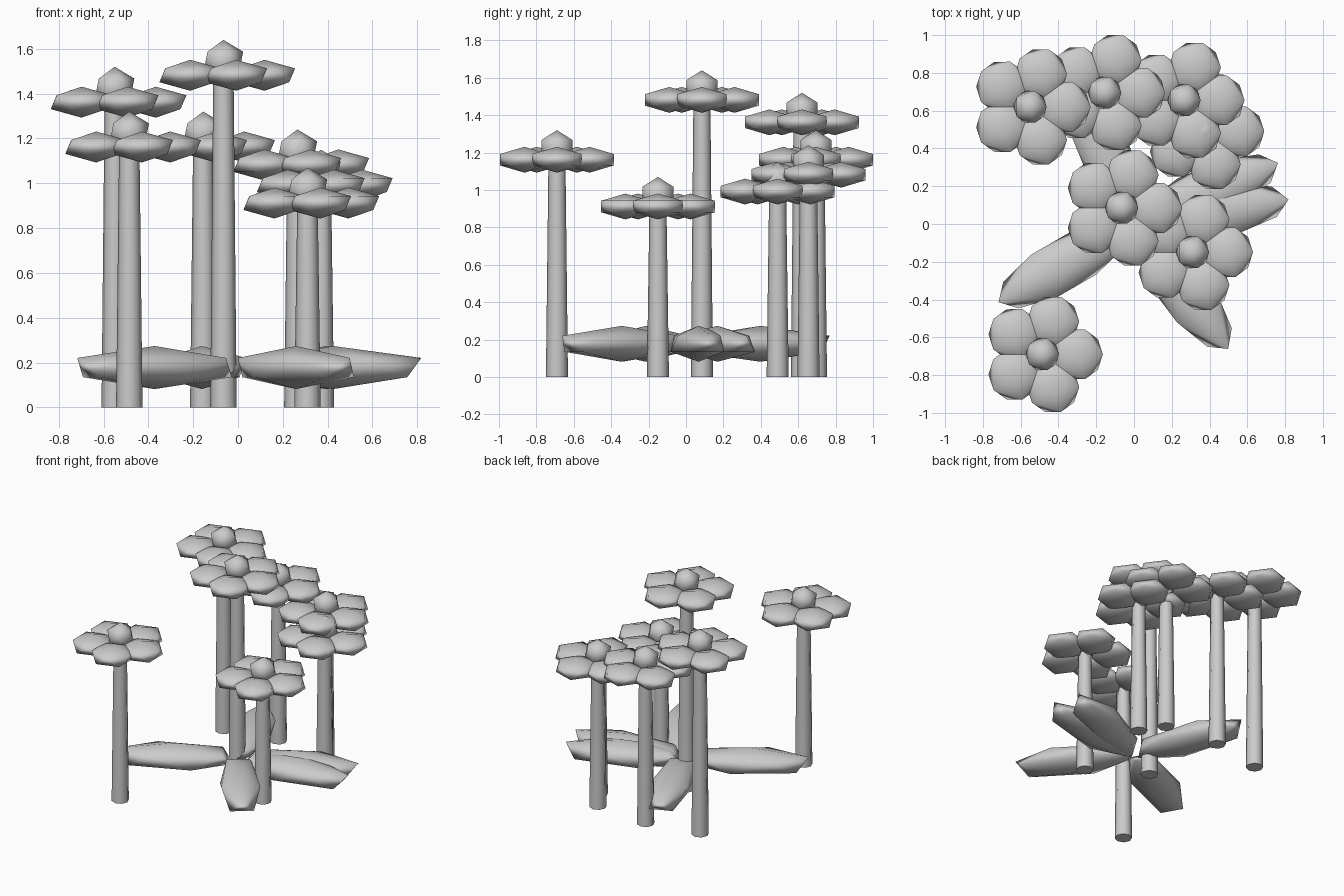
import bpy
from math import cos, sin, radians

if "Cube" in bpy.data.objects:
    bpy.data.objects.remove(bpy.data.objects["Cube"])


def smooth(obj, name):
    obj.name = name
    for p in obj.data.polygons:
        p.use_smooth = True


def blob(name, loc, scale, turn=0.0):
    # Low-poly rounded lump, squashed and turned about z
    bpy.ops.mesh.primitive_ico_sphere_add(subdivisions=1, radius=1, location=loc,
                                          rotation=(0, 0, turn))
    obj = bpy.context.object
    obj.scale = scale
    smooth(obj, name)


def flower(i, x, y, top):
    # Tapered stem
    height = top - 0.12
    bpy.ops.mesh.primitive_cone_add(vertices=8, radius1=0.059, radius2=0.045,
                                    depth=height, location=(x, y, height / 2))
    stem = bpy.context.object
    stem.name = f"stem_{i}"
    bpy.ops.object.shade_smooth_by_angle(angle=radians(50))
    # Ring of five petals
    for k in range(5):
        a = radians(72 * k)
        blob(f"petal_{i}_{k}", (x + 0.183 * cos(a), y + 0.183 * sin(a), top - 0.158),
             (0.153, 0.155, 0.069), a)
    # Flower centre
    blob(f"flower_centre_{i}", (x, y, top - 0.095), (0.098, 0.098, 0.095))


# Flowers: x, y, top height
flowers = [(-0.55, 0.62, 1.52), (-0.155, 0.695, 1.32), (0.265, 0.655, 1.24),
           (-0.065, 0.085, 1.64), (0.31, -0.15, 1.07), (-0.485, -0.69, 1.32),
           (0.37, 0.49, 1.15)]
for i, f in enumerate(flowers):
    flower(i, *f)

# Ground leaves spreading from the middle
for i, deg in enumerate((9, 23, 112, 210, 307)):
    a = radians(deg)
    blob(f"leaf_{i}", (0.43 * cos(a), 0.43 * sin(a), 0.178), (0.445, 0.155, 0.096), a)
